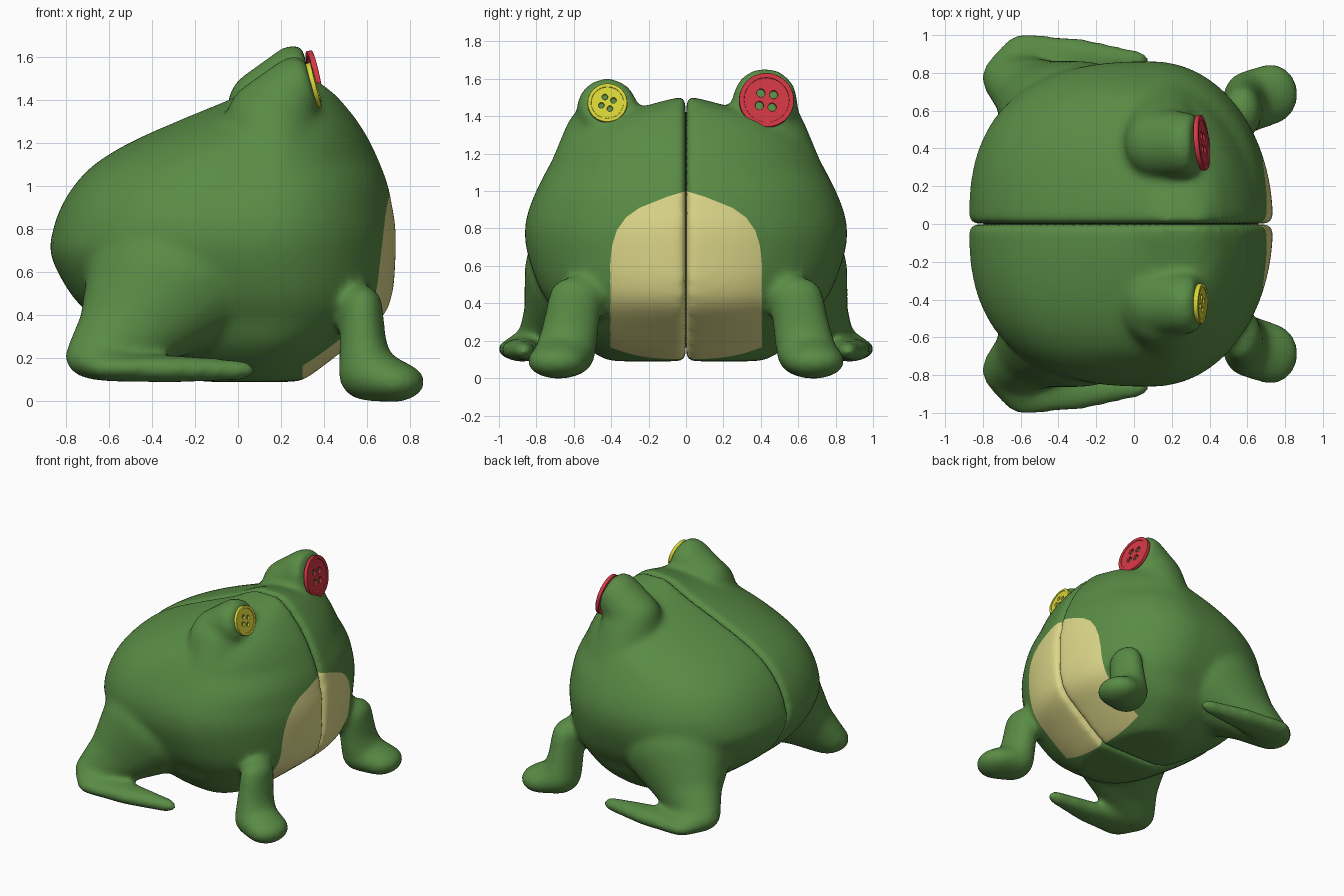
import bpy, bmesh
from math import sin, cos, pi
from mathutils import Vector, Matrix

if "Cube" in bpy.data.objects:
    bpy.data.objects.remove(bpy.data.objects["Cube"])


def material(name, rgb):
    m = bpy.data.materials.new(name)
    m.diffuse_color = (*rgb, 1)
    m.use_nodes = True
    m.node_tree.nodes["Principled BSDF"].inputs["Base Color"].default_value = m.diffuse_color
    return m


GREEN = material("green_cloth", (0.10, 0.26, 0.06))
CREAM = material("cream_cloth", (0.72, 0.68, 0.25))
RED = material("red_plastic", (0.65, 0.04, 0.06))
YELLOW = material("yellow_plastic", (0.68, 0.66, 0.04))

# Body contours: z, back x, front x, half width, squareness
LEVELS = [(0.09, -0.15, 0.28, 0.38, 2.6), (0.12, -0.28, 0.34, 0.47, 2.6), (0.25, -0.48, 0.51, 0.64, 2.6),
          (0.38, -0.66, 0.665, 0.72, 2.6), (0.50, -0.78, 0.72, 0.79, 2.6), (0.68, -0.872, 0.735, 0.85, 2.6),
          (0.80, -0.86, 0.735, 0.86, 2.6), (0.90, -0.825, 0.72, 0.84, 2.6), (1.00, -0.765, 0.70, 0.80, 2.6),
          (1.10, -0.67, 0.665, 0.75, 2.45), (1.20, -0.51, 0.62, 0.69, 2.2), (1.30, -0.29, 0.56, 0.59, 2.0),
          (1.40, -0.05, 0.48, 0.41, 1.9), (1.44, 0.03, 0.44, 0.27, 1.9), (1.475, 0.09, 0.40, 0.15, 2.0),
          (1.50, 0.15, 0.36, 0.05, 2.0)]
# Limbs: chains of ellipsoids x, y, z, rx, ry, rz
ARM = [(0.575, 0.595, 0.43, .10, .145, .115), (0.58, 0.62, 0.27, .11, .155, .11),
       (0.60, 0.65, 0.13, .135, .165, .13), (0.725, 0.69, 0.09, .145, .165, .095)]
THIGH = [(-0.30, 0.54, 0.56, .41, .33, .34), (-0.46, 0.67, 0.36, .28, .20, .20),
         (-0.635, 0.765, 0.215, .17, .135, .12)]
FOOT = [(-0.66, 0.79, 0.20, .145, .12, .10), (-0.58, 0.87, 0.155, .14, .145, .065),
        (-0.30, 0.88, 0.15, .14, .11, .065), (0.0, 0.87, 0.145, .085, .055, .05)]
ARCH = [(0.405, 0.62), (0.395, 0.71), (0.37, 0.79), (0.32, 0.86), (0.25, 0.91), (0.1, 0.97), (0, 1.0)]


def spline(a, b, c, d, t):
    return [0.5 * (2 * q + (r - p) * t + (2 * p - 5 * q + 4 * r - s) * t * t
                   + (3 * q - p - 3 * r + s) * t ** 3) for p, q, r, s in zip(a, b, c, d)]


def loft_body(bm, side):
    rows = []
    for i in range(len(LEVELS) - 1):
        ks = [LEVELS[min(max(k, 0), len(LEVELS) - 1)] for k in range(i - 1, i + 3)]
        rows += [spline(*ks, t / 4) for t in range(4)]
    rows.append(LEVELS[-1])
    rings = []
    for z, xb, xf, w, n in rows:
        cx = xb + (xf - xb) * 0.6
        nf = n - 0.55 * min(1, max(0, (n - 1.9) / 0.5))  # rounder in front
        ring = []
        for k in range(41):
            a = pi * k / 40
            c, s = cos(a), max(sin(a), 0)
            e = 2 / (nf if c > 0 else n)
            x = cx + (xf - cx) * c ** e if c > 0 else cx - (cx - xb) * (-c) ** e
            ring.append(bm.verts.new((x, side * (0.004 + w * s ** e), z)))
        rings.append(ring)
    for r0, r1 in zip(rings, rings[1:]):
        for k in range(41):
            j = (k + 1) % 41
            bm.faces.new((r0[k], r0[j], r1[j], r1[k]))
    bm.faces.new(rings[0])
    bm.faces.new(rings[-1])


def chain(bm, keys, side, limit=None):
    for a, b in zip(keys, keys[1:]):
        for t in range(9):
            x, y, z, rx, ry, rz = [p + (q - p) * t / 8 for p, q in zip(a, b)]
            mat = Matrix.Translation((x, side * y, z)) @ Matrix.Diagonal((rx, ry, rz, 1))
            made = bmesh.ops.create_icosphere(bm, subdivisions=3, radius=1, matrix=mat)
            if limit:
                for v in made["verts"]:
                    v.co.x = min(v.co.x, limit(v.co.z))


def bake(ob):
    dg = bpy.context.evaluated_depsgraph_get()
    me = bpy.data.meshes.new_from_object(ob.evaluated_get(dg))
    name = ob.name
    new = bpy.data.objects.new(name, me)
    bpy.data.objects.remove(ob)
    bpy.context.collection.objects.link(new)
    new.name = name
    return new


def frog_half(name, side, eye_top, r):
    bm = bmesh.new()
    loft_body(bm, side)
    for keys in (ARM, THIGH, FOOT):
        chain(bm, keys, side)
    # Eye bump with a wide cheek, flattened where the button sits
    eye = [(0.17, 0.47, 1.05, .24, .29, .2), (0.155, 0.44, 1.28, .22, .22, .2),
           (0.13, 0.425, eye_top - r - 0.11, .18, r + .01, r), (0.265, 0.425, eye_top - r, .145, r, r)]
    chain(bm, eye, side, lambda z: 0.342 - 0.26 * (z - 1.48))
    bmesh.ops.recalc_face_normals(bm, faces=bm.faces)
    me = bpy.data.meshes.new(name)
    bm.to_mesh(me)
    bm.free()
    ob = bpy.data.objects.new(name, me)
    bpy.context.collection.objects.link(ob)
    # Fuse and soften all parts
    m = ob.modifiers.new("fuse", 'REMESH')
    m.mode = 'VOXEL'
    m.voxel_size = 0.02
    m = ob.modifiers.new("soften", 'SMOOTH')
    m.factor = 0.5
    m.iterations = 18
    ob = bake(ob)
    ob.data.materials.clear()
    ob.data.materials.append(GREEN)
    ob.data.materials.append(CREAM)
    # Cream belly, cut cleanly along its outline
    planes = [(Vector((0.3, 0, 0)), Vector((-1, 0, 0))),
              (Vector((0, side * 0.405, 0)), Vector((0, side, 0)))]
    for (y0, z0), (y1, z1) in zip(ARCH, ARCH[1:]):
        planes.append((Vector((0, side * y0, z0)), Vector((0, side * (z1 - z0), y0 - y1)).normalized()))
    bm = bmesh.new()
    bm.from_mesh(ob.data)
    # Bring the halves together at the seam
    gap = min(v.co.y * side for v in bm.verts) - 0.001
    bmesh.ops.translate(bm, verts=bm.verts, vec=(0, -side * gap, 0))
    for co, no in planes:
        faces = [f for f in bm.faces if f.calc_center_median().x > 0.25
                 and abs(f.calc_center_median().y) < 0.45 and f.calc_center_median().z < 1.05]
        geom = set(faces) | {e for f in faces for e in f.edges} | {v for f in faces for v in f.verts}
        bmesh.ops.bisect_plane(bm, geom=list(geom), plane_co=co, plane_no=no, dist=1e-5)
    for f in bm.faces:
        c = f.calc_center_median()
        f.material_index = int(all((c - co).dot(no) < 0 for co, no in planes))
        f.smooth = True
    bm.to_mesh(ob.data)
    bm.free()


def plate(name, circles, depth, mat, matrix):
    cu = bpy.data.curves.new(name, 'CURVE')
    cu.dimensions = '2D'
    cu.fill_mode = 'BOTH'
    cu.extrude = depth
    cu.bevel_depth = 0.003
    cu.bevel_resolution = 2
    for cx, cy, r, n in circles:
        s = cu.splines.new('POLY')
        s.points.add(n - 1)
        for i, p in enumerate(s.points):
            a = 2 * pi * i / n
            p.co = (cx + r * cos(a), cy + r * sin(a), 0, 1)
        s.use_cyclic_u = True
    ob = bpy.data.objects.new(name, cu)
    bpy.context.collection.objects.link(ob)
    ob = bake(ob)
    ob.data.transform(matrix)
    ob.data.materials.clear()
    ob.data.materials.append(mat)
    bpy.ops.object.select_all(action='DESELECT')
    ob.select_set(True)
    bpy.context.view_layer.objects.active = ob
    bpy.ops.object.shade_smooth_by_angle()


def button(name, loc, normal, r, turn, mat):
    m = Matrix.Translation(loc) @ Vector(normal).to_track_quat('Z', 'Y').to_matrix().to_4x4()
    holes = [(0.33 * r * cos(turn + k * pi / 2), 0.33 * r * sin(turn + k * pi / 2), 0.17 * r, 20)
             for k in range(4)]
    plate(name + "_disc", [(0, 0, r * 0.96, 56)] + holes, 0.006, mat, m)
    plate(name + "_rim", [(0, 0, r - 0.003, 56), (0, 0, r * 0.84, 56)], 0.010, mat, m)


frog_half("left_half", 1, 1.66, 0.175)
frog_half("right_half", -1, 1.605, 0.165)
button("large_eye_button", (0.358, 0.43, 1.485), (1, 0.1, 0.2), 0.147, 0.65, RED)
button("small_eye_button", (0.352, -0.42, 1.47), (1, -0.03, 0.26), 0.106, 0.4, YELLOW)
